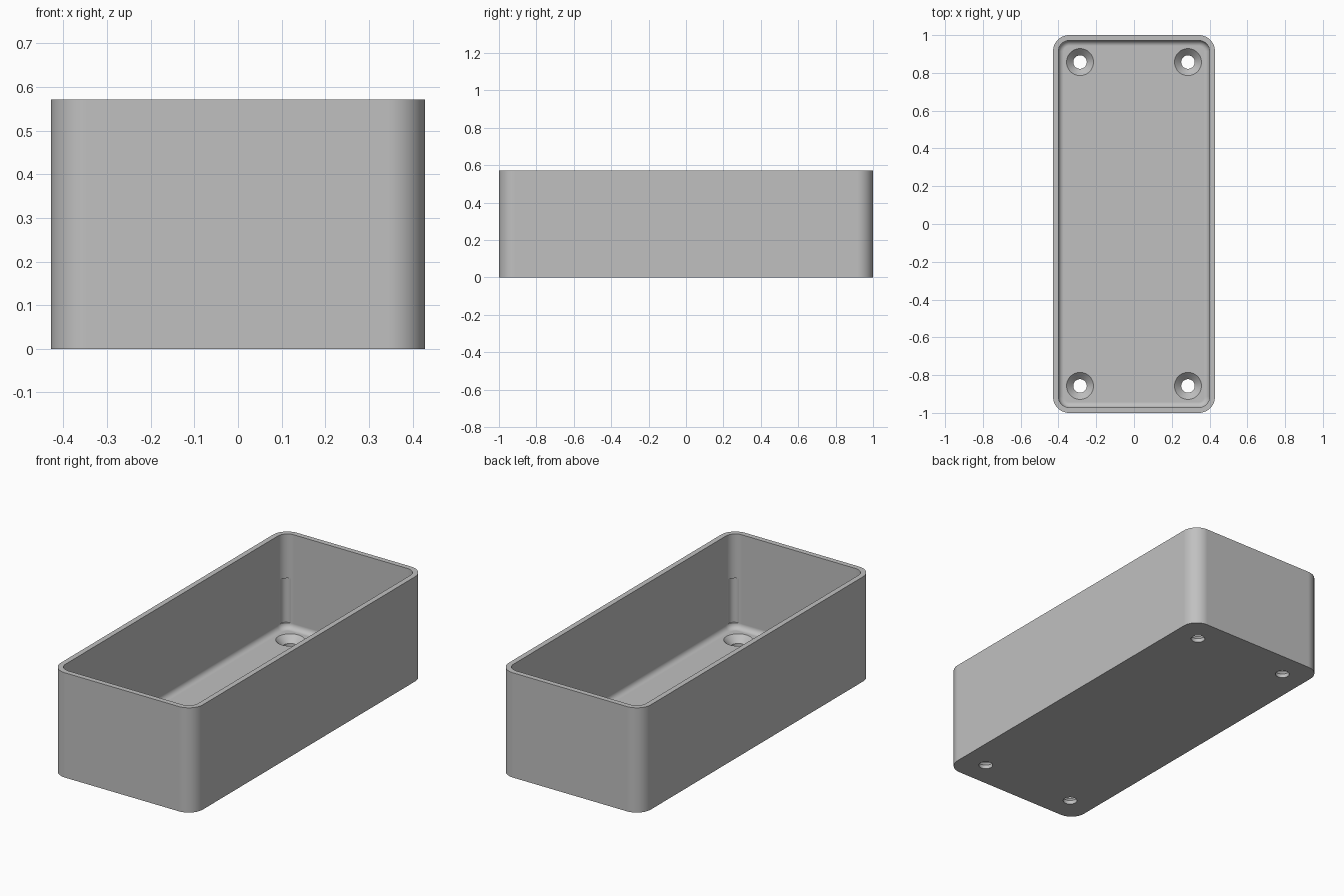
import bpy, bmesh, math

cube = bpy.data.objects.get("Cube")
if cube:
    bpy.data.objects.remove(cube, do_unlink=True)

U = 2 / 70                          # one design unit
HALF_X, HALF_Y, HEIGHT = 15 * U, 35 * U, 20 * U
CORNER, WALL, FLOOR, FILLET = 3 * U, U, 2 * U, U

grey = bpy.data.materials.new("plain_grey")
grey.use_nodes = True
colour = (0.53, 0.53, 0.53, 1)
grey.diffuse_color = colour
grey.node_tree.nodes["Principled BSDF"].inputs["Base Color"].default_value = colour


def make_object(name, bm):
    bmesh.ops.recalc_face_normals(bm, faces=bm.faces[:])
    mesh = bpy.data.meshes.new(name)
    bm.to_mesh(mesh)
    bm.free()
    mesh.materials.append(grey)
    obj = bpy.data.objects.new(name, mesh)
    bpy.context.collection.objects.link(obj)
    return obj


def loft(name, rings):
    """Skin a stack of closed rings and cap both ends."""
    bm = bmesh.new()
    loops = [[bm.verts.new(p) for p in ring] for ring in rings]
    n = len(loops[0])
    for a, b in zip(loops, loops[1:]):
        for i in range(n):
            j = (i + 1) % n
            bm.faces.new((a[i], a[j], b[j], b[i]))
    bm.faces.new(loops[0])
    bm.faces.new(loops[-1])
    return make_object(name, bm)


def rounded_rect(inset, z, steps=12):
    r = CORNER - inset
    cx, cy = HALF_X - CORNER, HALF_Y - CORNER
    ring = []
    for q, (sx, sy) in enumerate([(1, 1), (-1, 1), (-1, -1), (1, -1)]):
        for k in range(steps + 1):
            a = math.pi / 2 * (q + k / steps)
            ring.append((sx * cx + r * math.cos(a), sy * cy + r * math.sin(a), z))
    return ring


def turned(name, x, y, profile, n=40):
    return loft(name, [[(x + r * math.cos(2 * math.pi * i / n),
                         y + r * math.sin(2 * math.pi * i / n), z)
                        for i in range(n)] for r, z in profile])


# Open tray: outer wall, rim, inner wall, rounded floor edge
rings = [rounded_rect(0, 0), rounded_rect(0, HEIGHT), rounded_rect(WALL, HEIGHT)]
for k in range(9):
    a = math.pi / 2 * k / 8
    rings.append(rounded_rect(WALL + FILLET * (1 - math.cos(a)),
                              FLOOR + FILLET * (1 - math.sin(a))))
tray = loft("tray", rings)

# Countersunk screw holes and shallow corner recesses
hole_r, sink_r = 1.25 * U, 2.5 * U
sink_z = FLOOR - (sink_r - hole_r)
screw_profile = [(hole_r, -U), (hole_r, sink_z), (sink_r, FLOOR), (sink_r, FLOOR + U)]
recess_profile = [(0.03, FLOOR + FILLET), (0.03, 0.33)]
cutters = []
for sx in (-1, 1):
    for sy in (-1, 1):
        cutters.append(turned("screw_hole_cutter", sx * 10 * U, sy * 30 * U, screw_profile))
        cutters.append(turned("corner_recess_cutter", sx * 0.369, sy * 0.941, recess_profile))

bpy.context.view_layer.objects.active = tray
for cutter in cutters:
    cutter.hide_render = True
    mod = tray.modifiers.new("cut", 'BOOLEAN')
    mod.operation, mod.solver, mod.object = 'DIFFERENCE', 'EXACT', cutter
    bpy.ops.object.modifier_apply(modifier=mod.name)
    bpy.data.objects.remove(cutter, do_unlink=True)

# Smooth the rounded walls, keep rims and hole edges crisp
bpy.ops.object.select_all(action='DESELECT')
tray.select_set(True)
bpy.ops.object.shade_smooth_by_angle(angle=math.radians(30))
weighted = tray.modifiers.new("even_normals", 'WEIGHTED_NORMAL')
weighted.keep_sharp = True
